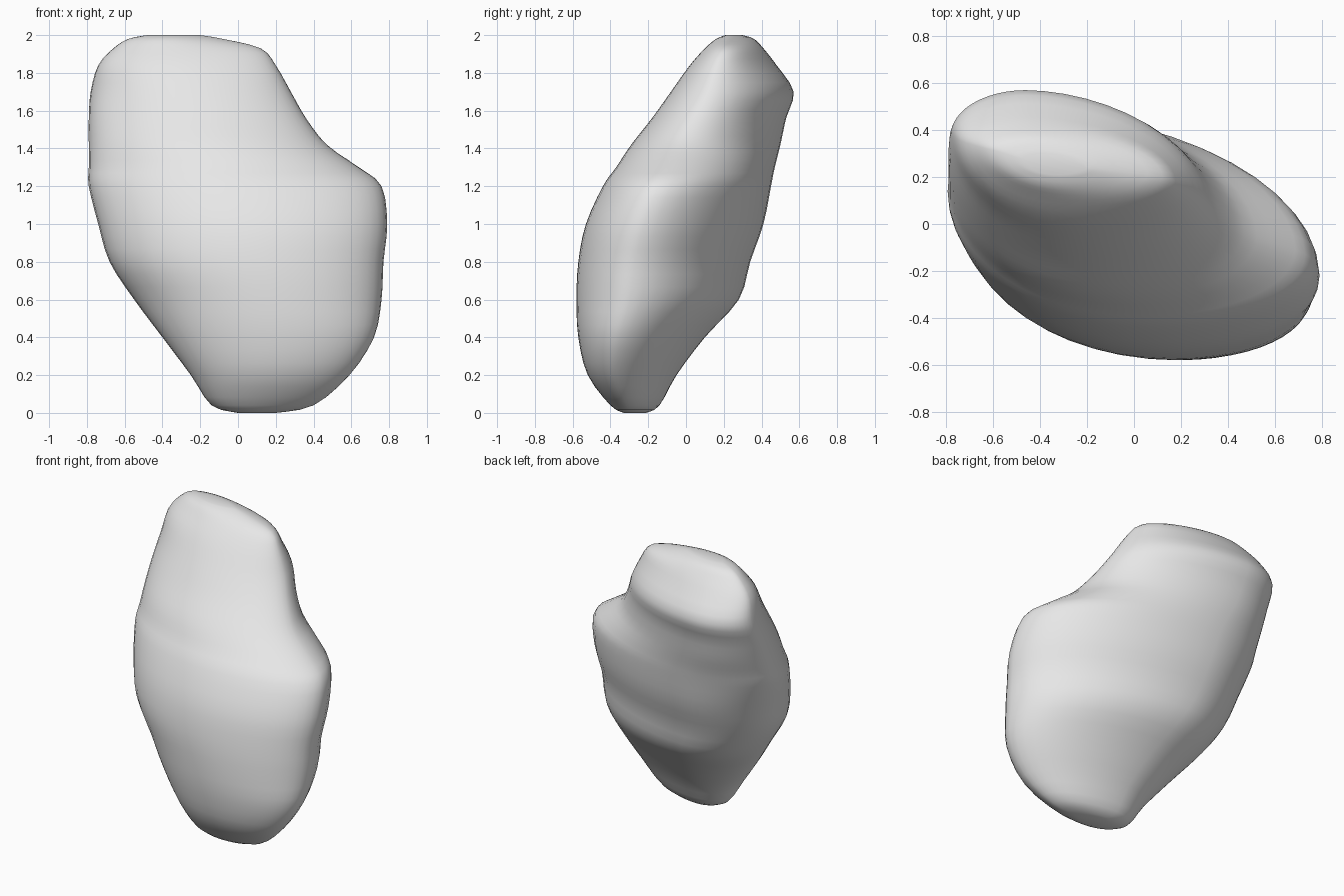
import bpy
import bmesh
import math
from mathutils import Vector

cube = bpy.data.objects.get("Cube")
if cube:
    bpy.data.objects.remove(cube, do_unlink=True)

SIDES = 48        # points around each ring
STEPS = 3         # rings between neighbouring levels

# Levels from the foot up: height, low x, high x, front y, back y
LEVELS = [
    (0, 0, .2, -.33, -.21),
    (.04, -.14, .4, -.4, -.14),
    (.2, -.25, .59, -.52, -.05),
    (.4, -.4, .72, -.57, .1),
    (.6, -.55, .76, -.58, .28),
    (.8, -.68, .77, -.57, .34),
    (1, -.74, .79, -.53, .41),
    (1.2, -.79, .76, -.44, .45),
    (1.3, -.79, .64, -.37, .47),
    (1.42, -.79, .47, -.29, .5),
    (1.56, -.79, .36, -.18, .53),
    (1.7, -.78, .28, -.08, .57),
    (1.84, -.74, .2, .02, .48),
    (1.93, -.66, .12, .1, .41),
    (1.98, -.58, -.08, .16, .36),
    (2, -.48, -.2, .21, .3),
]


def mix(a, b, t):
    return a + (b - a) * t


def smooth_level(i, t):
    """Blend smoothly from level i to the next one."""
    last = len(LEVELS) - 1
    p = [Vector(LEVELS[min(max(i + k, 0), last)]) for k in (-1, 0, 1, 2)]
    m0, m1 = (p[2] - p[0]) / 2, (p[3] - p[1]) / 2
    d = p[2] - p[1]
    return p[1] + m0 * t + (3 * d - 2 * m0 - m1) * t**2 + (m0 + m1 - 2 * d) * t**3


def ring_points(level):
    """Skewed oval: four quarter arcs joining the extreme points."""
    z, low, high, front, back = level
    front_x, back_x = mix(low, high, .56), mix(low, high, .3)
    high_y = mix(front, back, .33)
    low_y = mix(front, back, .6 + .15 * max(0, z - 1))
    for k in range(SIDES):
        angle = math.tau * k / SIDES
        c, s = math.cos(angle), math.sin(angle)
        power = 1.1 if c > 0 and s > 0 else 1
        cx = back_x if s >= 0 else front_x
        cy = high_y if c >= 0 else low_y
        x = mix(cx, high if c >= 0 else low, abs(c) ** power)
        y = mix(cy, back if s >= 0 else front, abs(s) ** power)
        yield x, y, z


# Leaning stone, lofted from stacked rings
bm = bmesh.new()
rings = []
for i in range(len(LEVELS) - 1):
    for step in range(STEPS):
        rings.append(smooth_level(i, step / STEPS))
rings.append(Vector(LEVELS[-1]))
loops = [[bm.verts.new(p) for p in ring_points(r)] for r in rings]
for lower, upper in zip(loops, loops[1:]):
    for k in range(SIDES):
        n = (k + 1) % SIDES
        bm.faces.new((lower[k], lower[n], upper[n], upper[k]))

# Closed foot and crown
bm.faces.new(loops[0][::-1])
bm.faces.new(loops[-1])
bmesh.ops.recalc_face_normals(bm, faces=bm.faces)
for face in bm.faces:
    face.smooth = True

mesh = bpy.data.meshes.new("stone")
bm.to_mesh(mesh)
bm.free()
stone = bpy.data.objects.new("stone", mesh)
bpy.context.collection.objects.link(stone)

# Plain light grey
grey = bpy.data.materials.new("light_grey_stone")
grey.use_nodes = True
colour = (.8, .8, .8, 1)
grey.diffuse_color = colour
grey.node_tree.nodes["Principled BSDF"].inputs["Base Color"].default_value = colour
mesh.materials.append(grey)
